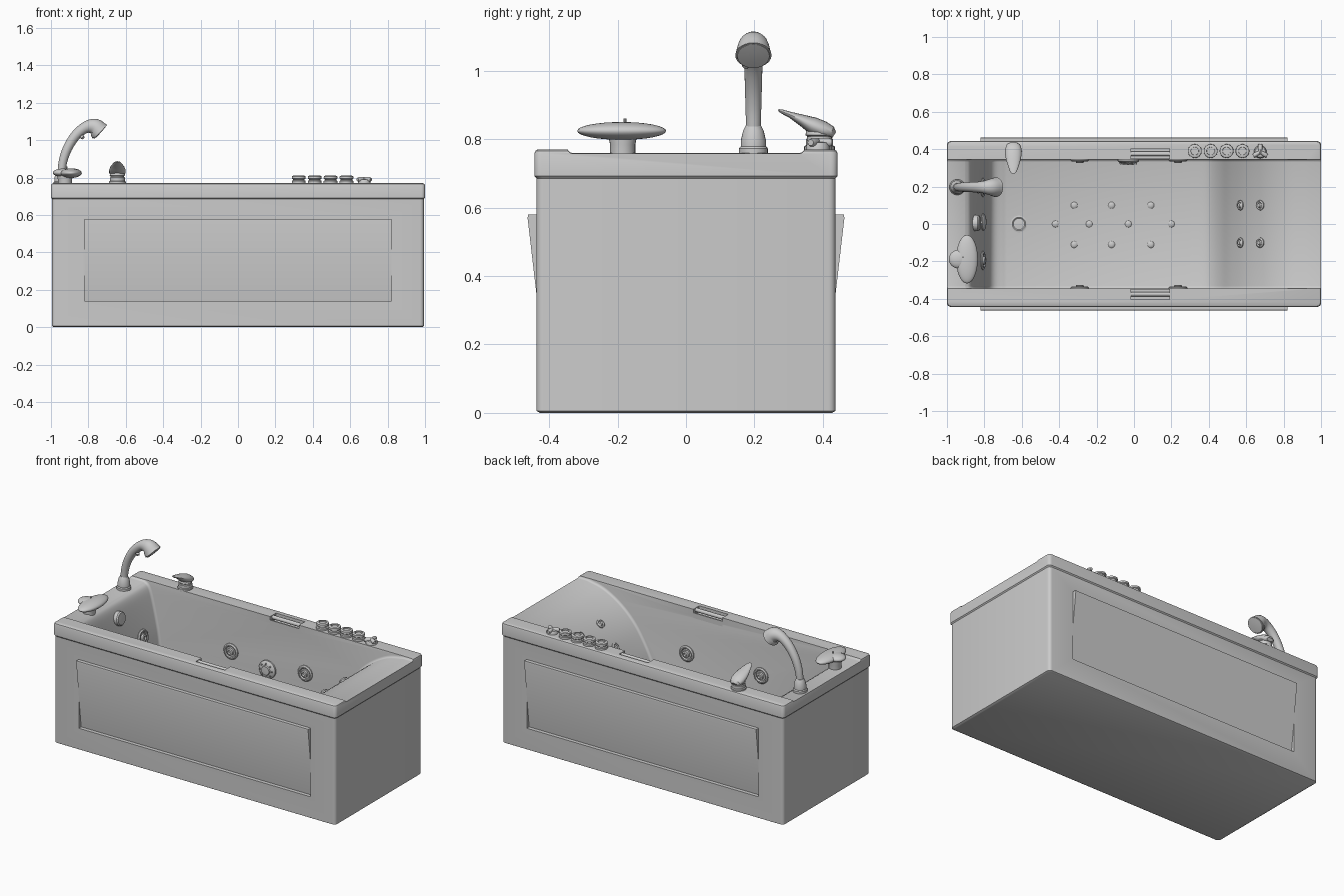
import bpy, bmesh, math
from mathutils import Vector

if "Cube" in bpy.data.objects:
    bpy.data.objects.remove(bpy.data.objects["Cube"])


def loft(name, rings):
    """Skin equal-sized rings of points and cap both ends."""
    bm = bmesh.new()
    rows = [[bm.verts.new(p) for p in r] for r in rings]
    n = len(rows[0])
    for a, b in zip(rows, rows[1:]):
        for i in range(n):
            bm.faces.new((a[i], a[(i + 1) % n], b[(i + 1) % n], b[i]))
    bm.faces.new(rows[0][::-1])
    bm.faces.new(rows[-1])
    bmesh.ops.recalc_face_normals(bm, faces=bm.faces)
    me = bpy.data.meshes.new(name)
    bm.to_mesh(me)
    bm.free()
    ob = bpy.data.objects.new(name, me)
    bpy.context.collection.objects.link(ob)
    return ob


def lathe(name, profile, loc, axis=(0, 0, 1), n=24):
    """Revolve (radius, height) pairs around an axis at loc."""
    q = Vector(axis).to_track_quat('Z', 'Y')
    ang = [2 * math.pi * i / n for i in range(n)]
    return loft(name, [[Vector(loc) + q @ Vector((r * math.cos(a), r * math.sin(a), h)) for a in ang]
                       for r, h in profile])


def tube(name, path, side, n=20):
    """Elliptical sections (point, half width, half height) along a path; side is the width axis."""
    s = Vector(side)
    pts = [Vector(p[0]) for p in path]
    rings = []
    for i, (p, w, h) in enumerate(path):
        t = (pts[min(i + 1, len(pts) - 1)] - pts[max(i - 1, 0)]).normalized()
        u = t.cross(s).normalized()
        rings.append([pts[i] + s * w * math.cos(2 * math.pi * k / n) + u * h * math.sin(2 * math.pi * k / n)
                      for k in range(n)])
    return loft(name, rings)


def spline(p, steps=5):
    """Catmull-Rom interpolation of a list of tuples."""
    v = [Vector(a) for a in p]
    v = [2 * v[0] - v[1]] + v + [2 * v[-1] - v[-2]]
    out = []
    for a, b, c, d in zip(v, v[1:], v[2:], v[3:]):
        for k in range(steps):
            t = k / steps
            out.append(0.5 * (2 * b + (c - a) * t + (2 * a - 5 * b + 4 * c - d) * t * t
                              + (3 * b - a - 3 * c + d) * t ** 3))
    return out + [v[-2]]


def box(name, x0, x1, y0, y1, z0, z1):
    return loft(name, [[(x, y, z) for x, y in ((x0, y0), (x1, y0), (x1, y1), (x0, y1))] for z in (z0, z1)])


def apply(ob, mod):
    bpy.context.view_layer.objects.active = ob
    bpy.ops.object.modifier_apply(modifier=mod.name)


def cut(ob, cutter):
    m = ob.modifiers.new("cut", 'BOOLEAN')
    m.operation, m.solver, m.object = 'DIFFERENCE', 'EXACT', cutter
    apply(ob, m)
    bpy.data.objects.remove(cutter)


def ellipsoid(name, loc, size):
    bpy.ops.mesh.primitive_uv_sphere_add(segments=32, ring_count=16, radius=1, location=loc)
    bpy.context.object.scale = size
    bpy.context.object.name = name


def outline(z, inset, r=0.02):
    """Rounded rectangle of the tub footprint."""
    hx, hy, ring = 1 - inset, 0.443 - inset, []
    for q, (sx, sy) in enumerate(((1, 1), (-1, 1), (-1, -1), (1, -1))):
        for k in range(5):
            a = math.pi / 2 * (q + k / 4)
            ring.append((sx * (hx - r) + r * math.cos(a), sy * (hy - r) + r * math.sin(a), z))
    return ring


# Tub body with overhanging rim
tub = loft("tub_shell", [outline(z, i) for z, i in (
    (0, 0.016), (0.006, 0.006), (0.685, 0.006), (0.692, 0), (0.758, 0),
    (0.766, 0.003), (0.77, 0.01))])

# Basin: steep foot wall, flat floor and curved backrest, filleted along the sides
FLOOR = 0.2
foot = spline([(-0.905, 0.759), (-0.875, 0.735), (-0.85, 0.66), (-0.81, 0.48), (-0.785, 0.31),
               (-0.755, 0.23), (-0.68, FLOOR)])
back = spline([(0.3, FLOOR), (0.4, 0.23), (0.46, 0.30), (0.52, 0.43), (0.6, 0.56), (0.7, 0.66),
               (0.82, 0.73), (0.935, 0.757)])
prof = [Vector((-1.2, 0.76))] + foot + back + [Vector((1.2, 0.76)), Vector((1.2, 1)), Vector((-1.2, 1))]
basin = loft("basin_cutter", [[(p.x, y, p.y) for p in prof] for y in (-0.346, 0.346)])
bev = basin.modifiers.new("fillet", 'BEVEL')
bev.width, bev.segments, bev.limit_method = 0.015, 3, 'ANGLE'
bev.angle_limit, bev.use_clamp_overlap = math.radians(60), False
apply(basin, bev)
cut(tub, basin)

for s, side in ((-1, "front"), (1, "back")):
    # Tilted apron panel set in a shallow pocket
    cut(tub, box("pocket", -0.82, 0.82, *sorted((s * 0.40, s * 0.5)), 0.14, 0.58))
    sec = [(0.39, 0.14), (0.413, 0.14), (0.463, 0.57), (0.461, 0.58), (0.39, 0.58)]
    loft(side + "_panel", [[(x, s * y, z) for y, z in sec] for x in (-0.82, 0.82)])
    # Hand grip: notch in the rim with a bar across it
    cut(tub, box("notch", -0.015, 0.19, *sorted((s * 0.32, s * 0.405)), 0.73, 0.8))
    lathe(side + "_grip_bar", [(0.012, 0), (0.012, 0.215)], (-0.02, s * 0.375, 0.756), (1, 0, 0), 16)
    box(side + "_grip_plate", -0.015, 0.19, *sorted((s * 0.345, s * 0.353)), 0.715, 0.748)

# Massage jets on the walls
JET = [(0.05, -0.01), (0.05, 0.006), (0.043, 0.012), (0.036, 0.012), (0.031, 0.005),
       (0.022, 0.005), (0.021, 0.018), (0.012, 0.021), (0.009, 0.012)]
for x in (-0.29, 0.235):
    for s in (-1, 1):
        lathe("side_jet", JET, (x, s * 0.346, 0.475), (0, -s, 0))
for y in (-0.195, 0.195):
    lathe("foot_jet", JET, (-0.812, y, 0.48), (1, 0, 0.2))
lathe("foot_light", [(0.045, -0.01), (0.045, 0.008), (0.036, 0.014), (0.01, 0.02)], (-0.81, 0.01, 0.47), (1, 0, 0.2))
lathe("suction_cover", [(0.057, -0.01), (0.057, 0.01), (0.045, 0.02), (0.03, 0.022), (0.027, 0.03), (0.01, 0.031)],
      (-0.03, 0.346, 0.43), (0, -1, 0))
for k in range(8):
    a = math.pi * k / 4
    lathe("suction_stud", [(0.005, 0), (0.004, 0.02)],
          (-0.03 + 0.042 * math.cos(a), 0.338, 0.43 + 0.042 * math.sin(a)), (0, -1, 0), 8)
lathe("overflow_knob", [(0.043, -0.02), (0.043, 0.022), (0.037, 0.029), (0.01, 0.03)], (-0.853, 0.005, 0.665), (1, 0, 0.15))

# Small jets on the floor and backrest, and the drain
BUTTON = [(0.018, -0.005), (0.018, 0.004), (0.012, 0.009), (0.004, 0.01)]
for x, y in [(x, y) for x in (-0.32, -0.12, 0.09) for y in (-0.11, 0.1)] + [(x, 0) for x in (-0.42, -0.24, -0.03, 0.2)]:
    lathe("floor_jet", BUTTON, (x, y, FLOOR), n=16)
for x, z, nrm in ((0.57, 0.518, (-0.83, 0, 0.56)), (0.675, 0.64, (-0.67, 0, 0.74))):
    for y in (-0.1, 0.1):
        lathe("backrest_jet", [(0.027, -0.01), (0.027, 0.005), (0.02, 0.01), (0.014, 0.006), (0.01, 0.014)],
              (x, y, z), nrm, 20)
lathe("drain", [(0.045, -0.005), (0.045, 0.004), (0.036, 0.006), (0.03, 0.002), (0.01, 0.004)], (-0.615, 0, FLOOR))

# Control knobs along the back rim
for x in (0.325, 0.41, 0.495, 0.58):
    lathe("control_knob", [(0.037, -0.01), (0.037, 0.012), (0.031, 0.016), (0.031, 0.021), (0.037, 0.025),
                           (0.036, 0.037), (0.03, 0.04), (0.022, 0.04), (0.021, 0.033)], (x, 0.39, 0.77))
lathe("diverter_base", [(0.034, -0.01), (0.034, 0.01), (0.028, 0.02), (0.01, 0.022)], (0.675, 0.385, 0.77))
for k in range(3):
    a = math.pi / 2 + 2 * math.pi * k / 3
    d = Vector((math.cos(a), math.sin(a), 0))
    c = Vector((0.675, 0.385, 0.79))
    tube("diverter_arm", [(c, 0.009, 0.014), (c + d * 0.03, 0.013, 0.014), (c + d * 0.042, 0.01, 0.009)],
         (-d.y, d.x, 0), 12)

# Mixer tap with lever
lathe("mixer_base", [(0.045, -0.01), (0.045, 0.008), (0.04, 0.012), (0.04, 0.03), (0.036, 0.033),
                     (0.036, 0.038), (0.041, 0.042), (0.038, 0.055)], (-0.645, 0.39, 0.77))
tube("mixer_lever", [((-0.645, y, z), w, h) for y, z, w, h in (
    (0.433, 0.812, 0.022, 0.010), (0.424, 0.818, 0.036, 0.020), (0.40, 0.827, 0.044, 0.026),
    (0.37, 0.84, 0.044, 0.025), (0.34, 0.855, 0.038, 0.017), (0.305, 0.871, 0.027, 0.009),
    (0.28, 0.881, 0.018, 0.006), (0.27, 0.885, 0.008, 0.003))], (1, 0, 0))

# Hand shower: flared holder, curved handle and angled head
lathe("shower_holder", [(0.042, -0.02), (0.042, 0.008), (0.037, 0.014), (0.037, 0.03), (0.03, 0.06),
                        (0.022, 0.075)], (-0.945, 0.197, 0.765))
path = spline([(-0.945, 0.82, 0.021), (-0.935, 0.89, 0.023), (-0.91, 0.96, 0.025), (-0.868, 1.025, 0.027),
               (-0.815, 1.068, 0.031), (-0.768, 1.072, 0.044), (-0.738, 1.045, 0.053)], 4)
tube("hand_shower", [((p.x, 0.197, p.y), p.z, p.z) for p in path], (0, 1, 0), 24)
lathe("shower_face", [(0.05, -0.005), (0.047, 0.004), (0.02, 0.006)], (-0.738, 0.197, 1.045), (0.74, 0, -0.67))
lathe("shower_button", [(0.012, 0), (0.01, 0.012)], (-0.835, 0.178, 1.02), (0.5, -0.5, -0.6), 12)

# Waterfall spout
lathe("spout_stem", [(0.037, -0.02), (0.037, 0.02), (0.042, 0.045), (0.042, 0.055)], (-0.925, -0.185, 0.765))
ellipsoid("spout_blade", (-0.893, -0.188, 0.824), (0.058, 0.13, 0.026))
ellipsoid("spout_tail", (-0.937, -0.188, 0.826), (0.053, 0.05, 0.022))
lathe("spout_nub", [(0.004, 0), (0.004, 0.018)], (-0.915, -0.178, 0.842), n=8)

# Smooth shading with sharp edges kept
for ob in bpy.context.scene.objects:
    ob.select_set(True)
bpy.context.view_layer.objects.active = tub
bpy.ops.object.shade_smooth_by_angle(angle=math.radians(35))
